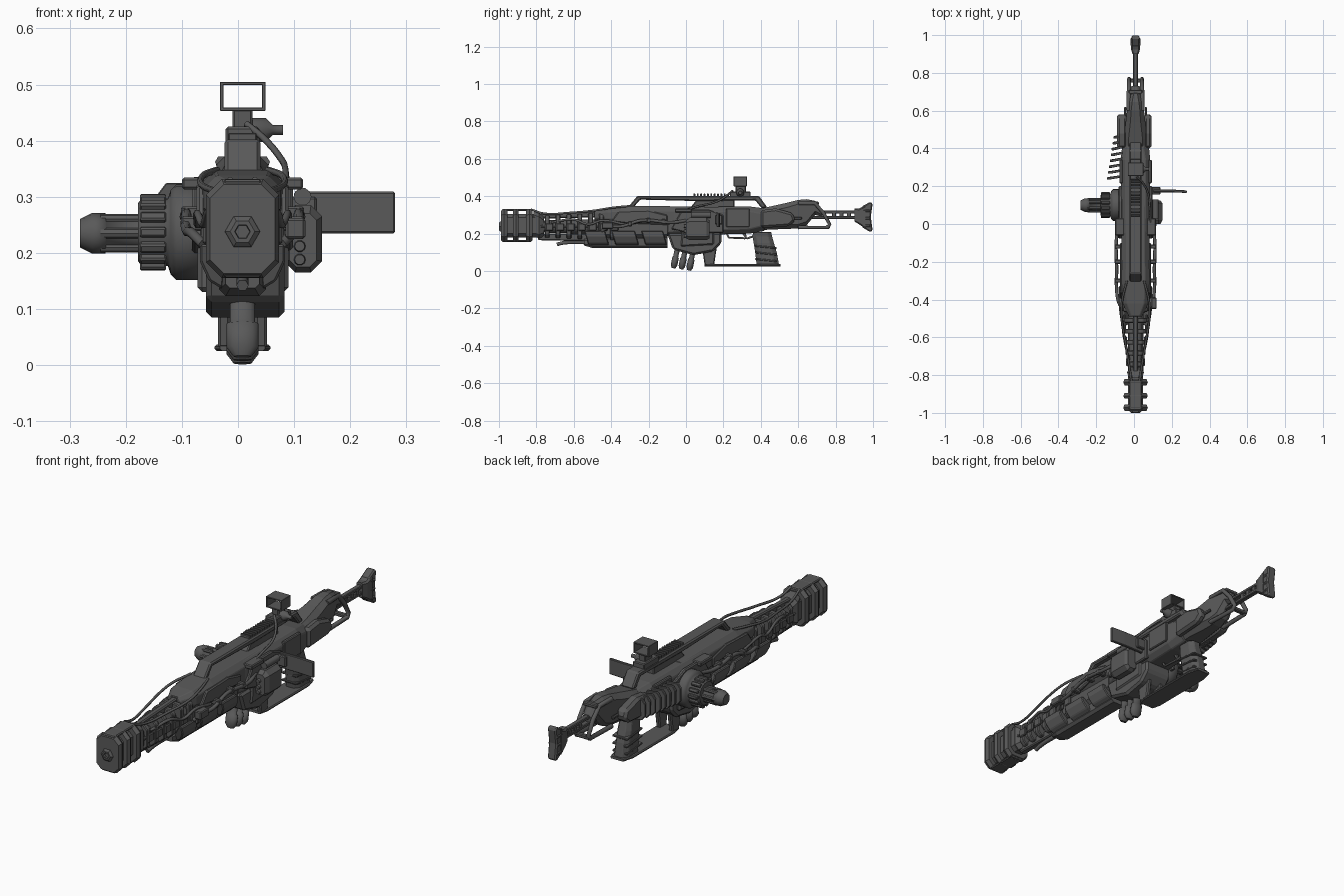
import bpy, bmesh, math
from mathutils import Vector

CX = 0.008  # centre line of the main body
mat = bpy.data.materials.new("dark_grey")
mat.diffuse_color = (0.1, 0.1, 0.1, 1)


def finish(name, bm, bevel=0.0, smooth=False):
    bmesh.ops.recalc_face_normals(bm, faces=bm.faces)
    me = bpy.data.meshes.new(name)
    bm.to_mesh(me)
    bm.free()
    ob = bpy.data.objects.new(name, me)
    bpy.context.collection.objects.link(ob)
    me.materials.append(mat)
    if bevel:
        m = ob.modifiers.new("bevel", 'BEVEL')
        m.width, m.segments, m.limit_method = bevel, 1, 'ANGLE'
    if smooth:
        for p in me.polygons:
            p.use_smooth = len(p.vertices) == 4
    return ob


def skin(name, rings, bevel=0.0, smooth=False):
    """Join equal-length rings of points and cap the ends."""
    bm = bmesh.new()
    vs = [[bm.verts.new(p) for p in r] for r in rings]
    n = len(vs[0])
    for a, b in zip(vs, vs[1:]):
        for i in range(n):
            bm.faces.new((a[i], a[(i + 1) % n], b[(i + 1) % n], b[i]))
    bm.faces.new(vs[0])
    bm.faces.new(vs[-1])
    return finish(name, bm, bevel, smooth)


def profile(name, pts, x0, x1, bevel=0.005):
    return skin(name, [[(x, y, z) for y, z in pts] for x in (x0, x1)], bevel)


def box(name, x0, x1, y0, y1, z0, z1, bevel=0.004):
    return profile(name, [(y0, z0), (y1, z0), (y1, z1), (y0, z1)], x0, x1, bevel)


def loft(name, secs, bevel=0.0, cx=CX):
    """Chamfered box sections along y: (y, half width, z low, z high, chamfer)."""
    rings = []
    for y, w, a, b, c in secs:
        rings.append([(cx + x, y, z) for x, z in (
            (-w + c, a), (w - c, a), (w, a + c), (w, b - c),
            (w - c, b), (-w + c, b), (-w, b - c), (-w, a + c))])
    return skin(name, rings, bevel)


def lathe(name, base, axis, secs, n=20, sx=1.0):
    """Round sections (distance, radius) along an axis."""
    d = Vector(axis).normalized()
    u = d.orthogonal().normalized() if abs(d.x) > .5 else Vector((1, 0, 0))
    v = d.cross(u)
    rings = [[Vector(base) + d * t + u * (r * sx * math.cos(k)) + v * (r * math.sin(k))
              for k in [2 * math.pi * i / n for i in range(n)]] for t, r in secs]
    return skin(name, rings, 0, n > 8)


def tube(name, pts, r, smooth=True, closed=False):
    cu = bpy.data.curves.new(name, 'CURVE')
    cu.dimensions, cu.bevel_depth, cu.bevel_resolution = '3D', r, 1
    cu.use_fill_caps, cu.resolution_u = True, 6
    sp = cu.splines.new('BEZIER')
    sp.bezier_points.add(len(pts) - 1)
    for b, p in zip(sp.bezier_points, pts):
        b.co = p
        b.handle_left_type = b.handle_right_type = 'AUTO' if smooth else 'VECTOR'
    sp.use_cyclic_u = closed
    cu.materials.append(mat)
    ob = bpy.data.objects.new(name, cu)
    bpy.context.collection.objects.link(ob)
    for o in bpy.context.selected_objects:
        o.select_set(False)
    bpy.context.view_layer.objects.active = ob
    ob.select_set(True)
    bpy.ops.object.convert(target='MESH')


# Muzzle brake: three plates, core, top and bottom straps, stepped bore
for y0, y1 in ((-.99, -.955), (-.925, -.895), (-.855, -.82)):
    m = (y0 + y1) / 2
    loft("muzzle_plate", [(y0, .058, .163, .322, .025), (m, .065, .155, .332, .028), (y1, .058, .163, .322, .025)])
loft("muzzle_core", [(-.98, .04, .18, .305, .02), (-.80, .04, .18, .305, .02)])
for z in (.156, .320):
    box("muzzle_strap", CX - .034, CX + .034, -.985, -.825, z, z + .011)
lathe("muzzle_bore", (CX, -.98, .238), (0, -1, 0), [(0, .035), (.014, .030), (.02, .022), (.02, .014), (.004, .012)], 6)

# Barrel with cooling clamps
lathe("barrel", (CX, -.83, .238), (0, 1, 0), [(0, .038), (.06, .038), (.07, .033), (.5, .042)], 12)
loft("barrel_collar", [(-.815, .035, .185, .32, .02), (-.785, .045, .175, .31, .02), (-.76, .03, .185, .29, .02)])
for i in range(7):
    y = -.755 + i * .058
    w = .044 + i * .004
    loft("barrel_clamp", [(y, w, .178 - i * .002, .297 + i * .003, .02), (y + .026, w, .178 - i * .002, .297 + i * .003, .02)], .004)
    for s in (-1, 1):
        box("clamp_lug", CX + s * w - .006, CX + s * w + .006, y + .004, y + .045, .215, .255)
for s in (-1, 1):
    box("barrel_side_rail", CX + s * .035 - .006, CX + s * .035 + .006, -.79, -.38, .232, .246)
profile("barrel_top_rib", [(-.79, .28), (-.35, .29), (-.35, .335), (-.5, .318), (-.79, .305)], CX - .014, CX + .014)
profile("barrel_lower_rib", [(-.79, .165), (-.35, .155), (-.35, .2), (-.79, .2)], CX - .016, CX + .016)
tube("lower_rod", [(CX, -.69, .142), (CX, -.66, .150), (CX, -.5, .152)], .011)

# Lower handguard: keel and angled shell panels with windows between
loft("handguard_keel", [(-.545, .03, .137, .17, .008), (-.5, .042, .123, .18, .012), (-.1, .042, .123, .19, .012)])
for y0, y1 in ((-.52, -.41), (-.375, -.25), (-.215, -.10)):
    for s in (-1, 1):
        pts = [(.035, .135), (.06, .15), (.076, .185), (.076, .215), (.06, .215), (.03, .17)]
        skin("handguard_panel", [[(CX + s * x, y + sh * (z - .135), z) for x, z in pts]
                                 for y, sh in ((y0, -.3), (y1, -.3))], .004)
loft("handguard_inner", [(-.47, .05, .165, .30, .03), (-.1, .06, .165, .32, .03)])

# Upper receiver and body
loft("upper_shroud", [(-.49, .035, .27, .325, .015), (-.42, .068, .255, .338, .022), (-.30, .075, .25, .348, .025),
                      (.10, .072, .22, .345, .025)], .003)
loft("receiver", [(-.10, .06, .185, .32, .025), (-.05, .078, .19, .342, .025), (.34, .078, .20, .345, .025),
                  (.42, .07, .215, .335, .03)], .004)
for s in (-1, 1):
    profile("receiver_cheek", [(-.08, .225), (.02, .20), (.2, .205), (.2, .30), (.12, .33), (-.02, .33)],
            CX + s * .07, CX + s * .09)
    box("receiver_rear_panel", CX + s * .068, CX + s * .086, .215, .34, .235, .335)
    box("shoulder_wing", CX + s * .06, CX + s * .108, -.06, .03, .313, .334)
    profile("shroud_armour", [(-.40, .265), (-.28, .25), (-.2, .27), (-.1, .26), (-.1, .3), (-.2, .325), (-.36, .32)],
            CX + s * .065, CX + s * .082)
    # side pipes with brackets, and front cables
    tube("side_pipe", [(CX + s * x, y, z) for x, y, z in ((.07, -.45, .215), (.09, -.41, .235), (.1, -.34, .24),
         (.1, -.24, .27), (.1, -.07, .26), (.085, 0, .27))], .009)
    for y, z in ((-.30, .252), (-.2, .27), (-.12, .264)):
        box("pipe_bracket", CX + s * .088 - .022, CX + s * .088 + .022, y - .011, y + .011, z - .013, z + .013)
    tube("front_cable", [(CX + s * x, y, z) for x, y, z in ((.022, -.83, .33), (.032, -.76, .308), (.055, -.62, .312),
         (.075, -.48, .325), (.07, -.40, .338), (.045, -.3, .348))], .006)
    tube("lower_cable", [(CX + s * x, y, z) for x, y, z in ((.035, -.72, .26), (.06, -.6, .275), (.07, -.52, .25),
         (.08, -.45, .27), (.08, -.33, .25))], .007)
box("side_valve", .085, .12, -.45, -.39, .225, .262)

# Carry rail with bent ends, ribbed top strip
profile("carry_rail", [(-.315, .335), (-.26, .402), (.39, .402), (.435, .34), (.405, .335), (.37, .378),
                       (.06, .374), (-.245, .382), (-.285, .335)], CX - .032, CX + .032, .006)
profile("rail_web", [(.02, .335), (.26, .335), (.26, .385), (.06, .385)], CX - .022, CX + .022)
for i in range(12):
    box("rail_tooth", CX - .025, CX + .025, .04 + i * .018, .05 + i * .018, .40, .414, .002)

# Sight: mount, side knob, open window hood, cable
box("sight_mount", CX - .03, CX + .03, .235, .345, .395, .425)
box("sight_neck", CX - .018, CX + .018, .265, .32, .42, .457)
lathe("sight_knob", (.01, .29, .419), (1, 0, 0), [(0, .022), (.04, .022), (.052, .009), (.07, .009)], 12)
for x in (CX - .04, CX + .035):
    box("sight_side", x, x + .006, .255, .325, .453, .505, .001)
for z in (.453, .499):
    box("sight_bar", CX - .04, CX + .041, .255, .325, z, z + .006, .001)
tube("sight_cable", [(.015, .25, .43), (.045, .22, .405), (.075, .16, .37), (.085, .06, .345), (.085, -.02, .32)], .006)

# Left motor drum with fluted ring and tip
lathe("drum", (-.05, .1, .237), (-1, 0, 0), [(0, .07), (.01, .085), (.06, .085), (.07, .075), (.075, .06),
                                          (.122, .06), (.128, .052)], 24)
for i in range(14):
    a = 2 * math.pi * i / 14
    c, s = math.cos(a), math.sin(a)
    ring = [(-.01, .055), (.01, .055), (.008, .069), (-.008, .069)]
    skin("drum_flute", [[(x, .1 + r * c - t * s, .237 + r * s + t * c) for t, r in ring] for x in (-.128, -.175)], .003)
lathe("drum_tip", (-.17, .1, .235), (-1, 0, 0), [(0, .03), (.065, .03), (.066, .036), (.09, .036), (.112, .025)], 16)
for i in range(6):
    a = math.pi / 3 * i
    lathe("drum_tip_rib", (-.17, .1 + .029 * math.cos(a), .235 + .029 * math.sin(a)), (-1, 0, 0), [(0, .009), (.075, .009)], 8)

# Left cooling fins
for i in range(8):
    y, x = .235 + i * .031, -.143 + i * .005
    skin("cooling_fin", [[(-.06, yy + .012, .225), (x + .015, yy, .225), (x, yy, .245),
                          (x, yy, .305), (x + .015, yy, .325), (-.06, yy + .012, .325)] for yy in (y, y + .013)], .002)

# Right ammunition box, latch and side plate
loft("side_box", [(0, .024, .175, .27, .012), (.02, .034, .165, .285, .02), (.11, .034, .165, .285, .02),
                  (.125, .024, .175, .27, .012)], 0, .116)
for z in (.188, .212, .24):
    lathe("box_stud", (.11, .01, z), (0, -1, 0), [(0, .012), (.02, .009)], 10)
lathe("box_hinge", (.115, .03, .30), (0, 1, 0), [(0, .016), (.10, .016)], 10)
box("plate_arm", .07, .14, .155, .195, .25, .30)
skin("side_plate", [[(x, y, .235), (x, y + .014, .235), (x, y + .014, .309), (x, y, .309)]
                    for x, y in ((.10, .168), (.21, .168), (.28, .164))], .003)

# Magazine well, three angled cartridges, front strut
profile("magazine_well", [(-.07, .115), (-.10, .20), (.19, .205), (.19, .15), (.145, .105), (.04, .085)], CX - .065, CX + .075, .01)
profile("well_fairing", [(-.03, .13), (-.02, .225), (.15, .225), (.15, .14)], CX - .08, CX + .082, .008)
for i in range(3):
    y, z = -.045 + i * .042, .125 - i * .006
    lathe("cartridge", (CX, y, z), (0, -.2, -.98), [(0, .014), (.05, .014), (.052, .018), (.095, .018),
          (.112 - i * .004 + .004 * i, .010)], 14, 1.6)
for s in (-1, 1):
    profile("front_strut", [(.10, .03), (.15, .03), (.165, .13), (.085, .13)], CX + s * .022, CX + s * .044)

# Bottom guard, pistol grip, trigger
loft("bottom_guard", [(.10, .04, .025, .037, .004), (.14, .05, .025, .037, .004), (.45, .05, .025, .037, .004),
                      (.505, .035, .025, .037, .004)])
gr = [(.21, .36, .455, .034), (.185, .355, .46, .032), (.15, .362, .47, .036), (.10, .37, .485, .035), (.03, .378, .498, .038)]
skin("grip", [[(CX + x * w, a + (b - a) * t, z) for x, t in ((-.5, 0), (.5, 0), (1, .2), (1, .8), (.5, 1), (-.5, 1), (-1, .8), (-1, .2))]
              for z, a, b, w in gr], .003)
for z in (.06, .095, .13):
    profile("grip_band", [(.37, z), (.485, z - .012), (.485, z - .003), (.37, z + .009)], CX - .04, CX + .04, .002)
tube("trigger_guard", [(CX, .215, .205), (CX, .23, .178), (CX, .33, .175), (CX, .37, .19)], .006, False)
profile("trigger", [(.30, .20), (.32, .20), (.325, .18), (.31, .165), (.315, .18)], CX - .006, CX + .006, .001)

# Stock: shaped body, side pods, open side loops
loft("stock_body", [(.36, .06, .215, .325, .02), (.45, .062, .222, .345, .025), (.54, .052, .225, .365, .025),
                    (.60, .045, .228, .38, .022), (.645, .038, .245, .384, .02), (.69, .03, .30, .375, .02), (.73, .022, .29, .325, .012)])
for s in (-1, 1):
    profile("stock_pod", [(.40, .23), (.55, .24), (.585, .27), (.57, .31), (.48, .335), (.40, .325)],
            CX + s * .045, CX + s * (.085 if s > 0 else .098), .012)
    tube("stock_loop", [(CX + s * x, y, z) for x, y, z in ((.038, .60, .362), (.036, .69, .362), (.034, .735, .31),
         (.034, .768, .25), (.034, .758, .233), (.038, .60, .233))], .011, False)
    box("stock_groove_rail", CX + s * .055 - .006, CX + s * .055 + .006, .42, .62, .275, .29)
for y, z in ((.70, .362), (.76, .237)):
    box("loop_bridge", CX - .036, CX + .036, y - .012, y + .01, z - .009, z + .009)

# Extension bars and butt pad
for z in (.278, .308):
    box("extension_bar", CX - .012, CX + .012, .62, .93, z, z + .015, .003)
for y in (.78, .82, .86, .90):
    box("extension_link", CX - .010, CX + .010, y, y + .022, .285, .315, .002)
loft("butt_neck", [(.90, .016, .265, .335, .006), (.925, .024, .25, .335, .008), (.96, .026, .225, .35, .008)])
profile("butt_pad", [(.94, .235), (.985, .208), (.998, .215), (.988, .29), (.998, .36), (.985, .37), (.94, .345)],
        CX - .022, CX + .022, .006)
for z in (.235, .275, .315):
    box("butt_ridge", CX - .026, CX + .026, .945, .985, z, z + .014)
